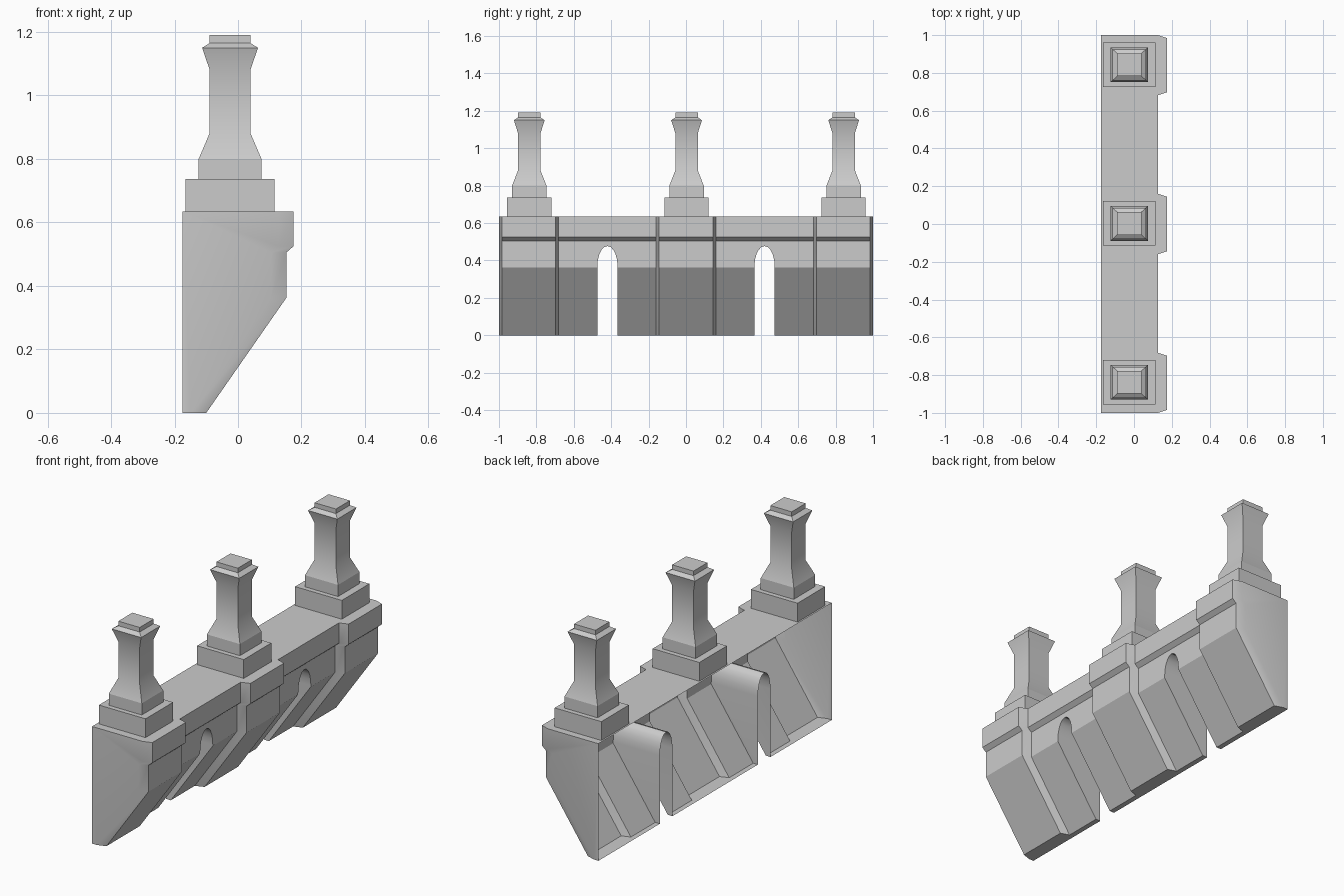
import bpy, bmesh, math

cube = bpy.data.objects.get("Cube")
if cube:
    bpy.data.objects.remove(cube, do_unlink=True)

stone = bpy.data.materials.new("grey_stone")
stone.use_nodes = True
GREY = (0.6, 0.6, 0.6, 1)
stone.diffuse_color = GREY
stone.node_tree.nodes["Principled BSDF"].inputs["Base Color"].default_value = GREY


def loft(name, rings):
    """Solid through matching rings of points, capped at both ends."""
    bm = bmesh.new()
    loops = [[bm.verts.new(p) for p in ring] for ring in rings]
    n = len(loops[0])
    for a, b in zip(loops, loops[1:]):
        for i in range(n):
            j = (i + 1) % n
            bm.faces.new((a[i], a[j], b[j], b[i]))
    bm.faces.new(loops[0])
    bm.faces.new(loops[-1])
    bmesh.ops.recalc_face_normals(bm, faces=bm.faces)
    mesh = bpy.data.meshes.new(name)
    bm.to_mesh(mesh)
    bm.free()
    mesh.materials.append(stone)
    obj = bpy.data.objects.new(name, mesh)
    bpy.context.collection.objects.link(obj)
    return obj


def smooth(obj):
    bpy.ops.object.select_all(action='DESELECT')
    obj.select_set(True)
    bpy.context.view_layer.objects.active = obj
    bpy.ops.object.shade_smooth_by_angle(angle=math.radians(30))


BACK, TOP = -0.175, 0.635
RECESS = 0.047


# Wall section at one station: piers stand proud of the recessed bays
def section(y, proud):
    d = 0 if proud else RECESS
    front = [(-0.1, 0), (0.152, 0.362), (0.152, 0.505), (0.175, 0.525), (0.175, TOP)]
    return ([(BACK, y, 0)] + [(x - d, y, z) for x, z in front] + [(BACK, y, TOP)])


rings = []
for y0, y1 in ((-1, -0.682), (-0.16, 0.16), (0.682, 1)):
    rings += [section(y0, False), section(y0 + 0.016, True),
              section(y1 - 0.016, True), section(y1, False)]
wall = loft("wall", rings)

# Arched openings cut through both bays
HALF, SPRING, RISE = 0.054, 0.37, 0.107
for side in (-1, 1):
    outline = [(-HALF, -0.1)]
    for i in range(11):
        a = math.pi * (1 - i / 10)
        outline.append((HALF * math.cos(a), SPRING + RISE * math.sin(a)))
    outline.append((HALF, -0.1))
    cutter = loft("arch_cutter", [[(x, side * 0.42 + y, z) for y, z in outline]
                                  for x in (-0.4, 0.4)])
    cutter.hide_render = True
    cut = wall.modifiers.new("arch", 'BOOLEAN')
    cut.operation = 'DIFFERENCE'
    cut.solver = 'EXACT'
    cut.object = cutter
    bpy.context.view_layer.objects.active = wall
    bpy.ops.object.modifier_apply(modifier=cut.name)
    bpy.data.objects.remove(cutter, do_unlink=True)

# The back of the wall is left open
bm = bmesh.new()
bm.from_mesh(wall.data)
bm.normal_update()
bmesh.ops.delete(bm, geom=[f for f in bm.faces if f.normal.x < -0.9], context='FACES')
bm.to_mesh(wall.data)
bm.free()
smooth(wall)


# Square stepped pillar on each pier
def square(y, hx, hy, z):
    return [(-0.025 + sx * hx, y + sy * hy, z)
            for sx, sy in ((-1, -1), (1, -1), (1, 1), (-1, 1))]


for label, y in (("front", -0.838), ("middle", 0.003), ("back", 0.843)):
    loft(label + "_plinth", [square(y, 0.14, 0.118, z) for z in (TOP, 0.737)])
    loft(label + "_pedestal", [square(y, 0.099, 0.092, z) for z in (0.737, 0.8)])
    profile = [(0.099, 0.092, 0.8), (0.064, 0.06, 0.882), (0.064, 0.06, 1.08),
               (0.088, 0.082, 1.15), (0.064, 0.06, 1.165), (0.064, 0.06, 1.19)]
    smooth(loft(label + "_shaft", [square(y, *p) for p in profile]))
